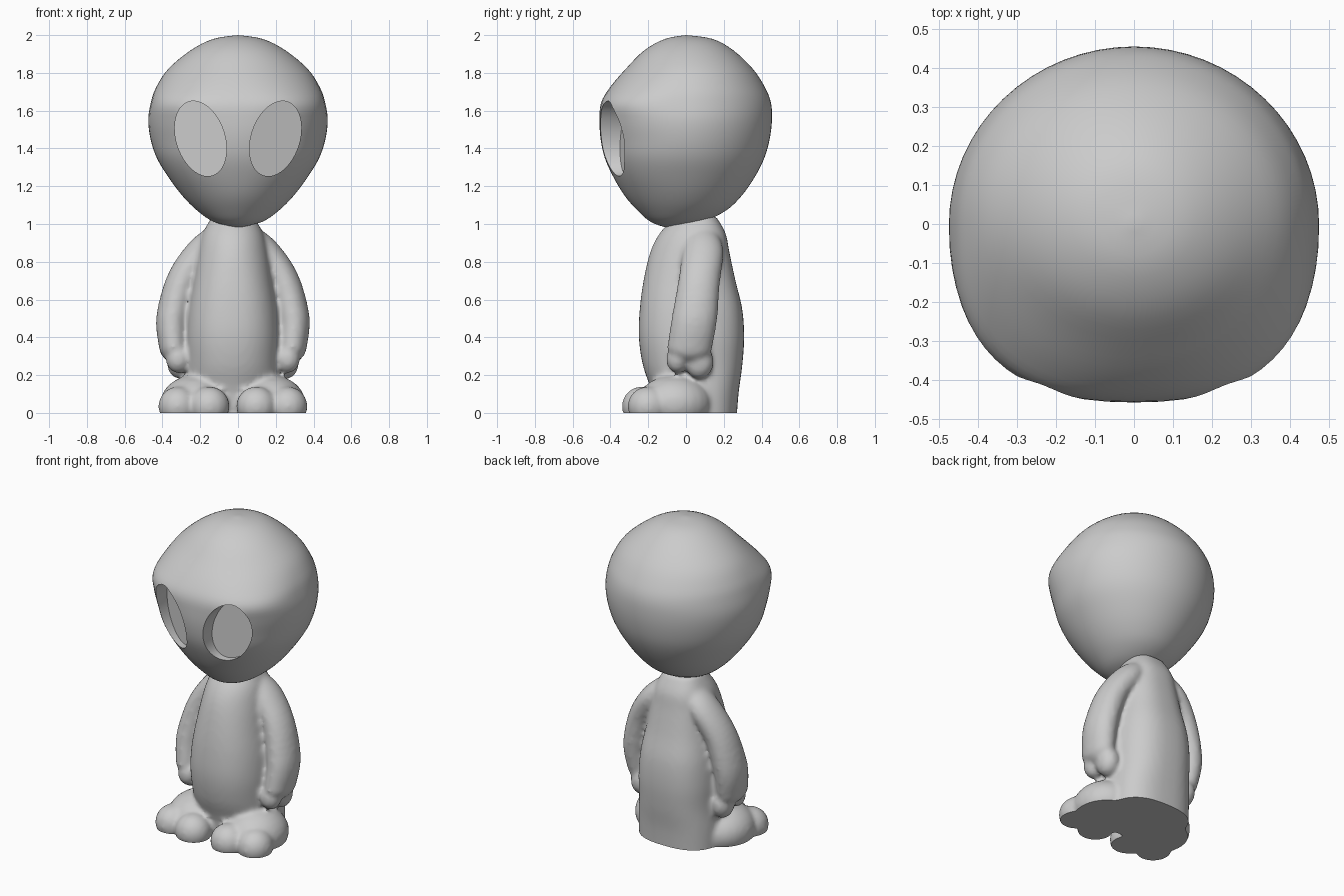
import bpy, bmesh, math
from mathutils import Matrix, Vector

cube = bpy.data.objects.get("Cube")
if cube:
    bpy.data.objects.remove(cube)

grey = bpy.data.materials.new("plain grey")
grey.use_nodes = True
colour = (0.6, 0.6, 0.6, 1)
grey.diffuse_color = colour
grey.node_tree.nodes["Principled BSDF"].inputs["Base Color"].default_value = colour

BODY_X = -0.027


def make(name, bm):
    bmesh.ops.recalc_face_normals(bm, faces=bm.faces)
    mesh = bpy.data.meshes.new(name)
    bm.to_mesh(mesh)
    bm.free()
    mesh.materials.append(grey)
    obj = bpy.data.objects.new(name, mesh)
    bpy.context.collection.objects.link(obj)
    return obj


def bake(obj):
    """Replace the mesh by its modified result."""
    graph = bpy.context.evaluated_depsgraph_get()
    mesh = bpy.data.meshes.new_from_object(obj.evaluated_get(graph))
    obj.modifiers.clear()
    obj.data = mesh


def smooth(obj, degrees):
    bpy.ops.object.select_all(action="DESELECT")
    obj.select_set(True)
    bpy.context.view_layer.objects.active = obj
    bpy.ops.object.shade_smooth_by_angle(angle=math.radians(degrees))


def spline(rows, steps):
    """Catmull-Rom samples through rows of numbers."""
    pts = [rows[0], *rows, rows[-1]]
    out = []
    for i in range(len(rows) - 1):
        a, b, c, d = (Vector(p) for p in pts[i:i + 4])
        for k in range(steps):
            t = k / steps
            out.append((b * 2 + (c - a) * t + (a * 2 - b * 5 + c * 4 - d) * t ** 2
                        + (b * 3 - a - c * 3 + d) * t ** 3) / 2)
    return out + [Vector(rows[-1])]


def power(v, n):
    return math.copysign(abs(v) ** (2 / n), v)


def loft(bm, rows, seg, back_n, cx=0):
    """Rows are height, half width, front y, back y, front squareness."""
    rings = []
    for z, w, front, back, front_n in spline(rows, 4):
        ring = []
        for i in range(seg):
            a = math.tau * i / seg
            n = front_n if math.sin(a) < 0 else back_n
            x = max(w, 0) * power(math.cos(a), n)
            y = (front + back) / 2 + (back - front) / 2 * power(math.sin(a), n)
            ring.append(bm.verts.new((cx + x, y, z)))
        rings.append(ring)
    for low, high in zip(rings, rings[1:]):
        for i in range(seg):
            j = (i + 1) % seg
            bm.faces.new((low[i], low[j], high[j], high[i]))
    bm.faces.new(rings[0])
    bm.faces.new(rings[-1])


def blob(bm, centre, radii):
    m = Matrix.Translation(centre) @ Matrix.Diagonal((*radii, 1))
    bmesh.ops.create_uvsphere(bm, u_segments=24, v_segments=14, radius=1, matrix=m)


# Head: an egg with a squared brow
bm = bmesh.new()
loft(bm, [
    (2.0, 0, 0, 0, 2),
    (1.98, .13, -.11, .14, 2),
    (1.92, .25, -.22, .25, 2),
    (1.82, .37, -.32, .355, 2),
    (1.72, .435, -.405, .42, 2.3),
    (1.64, .462, -.45, .45, 2.6),
    (1.55, .475, -.458, .455, 2.3),
    (1.45, .463, -.452, .443, 2.1),
    (1.35, .43, -.43, .415, 2.1),
    (1.25, .37, -.385, .365, 2.1),
    (1.15, .295, -.325, .295, 2),
    (1.07, .215, -.255, .21, 2),
    (1.01, .125, -.185, .08, 2),
    (.98, 0, -.1, -.1, 2),
], 64, 2)
bmesh.ops.remove_doubles(bm, verts=bm.verts, dist=0.0005)
head = make("head", bm)

# Eye sockets: tilted ellipses cut to slanted floors
bm = bmesh.new()
for side in (-1, 1):
    outer, floor = [], []
    for i in range(48):
        a = math.tau * i / 48
        p = Matrix.Rotation(math.radians(-18), 2) @ Vector((.128 * math.cos(a), .205 * math.sin(a)))
        x, z = .198 + p.x, 1.452 + p.y
        outer.append(bm.verts.new((side * x, -.6, z)))
        floor.append(bm.verts.new((side * x, -.35 + .4 * (x - .06), z)))
    bm.faces.new(outer)
    bm.faces.new(floor)
    for i in range(48):
        j = (i + 1) % 48
        bm.faces.new((outer[i], outer[j], floor[j], floor[i]))
cutter = make("eye_socket_cutter", bm)
cutter.hide_render = True
cut = head.modifiers.new("eye sockets", "BOOLEAN")
cut.object = cutter
cut.operation = "DIFFERENCE"
cut.solver = "EXACT"
bake(head)
bpy.data.objects.remove(cutter)
smooth(head, 40)

# Torso reaching down to the ground
bm = bmesh.new()
loft(bm, [
    (-.08, .26, -.16, .265, 2),
    (.1, .26, -.18, .278, 2),
    (.25, .25, -.228, .298, 2.2),
    (.4, .25, -.25, .308, 2.3),
    (.55, .237, -.245, .298, 2.3),
    (.7, .21, -.225, .262, 2.2),
    (.85, .185, -.19, .23, 2),
    (.95, .16, -.14, .21, 2),
    (1.04, .11, -.06, .16, 2),
], 48, 2.6, BODY_X)

for side in (-1, 1):
    def part(x, y, z, *radii):
        blob(bm, (BODY_X + side * x, y, z), radii)

    # Arm hanging from the shoulder
    arm = [
        (.07, .08, .93, .07, .09),
        (.17, .09, .85, .08, .11),
        (.268, .07, .7, .085, .112),
        (.32, .045, .5, .087, .122),
        (.315, .02, .35, .076, .12),
    ]
    for x, y, z, rx, ry in spline(arm, 6):
        part(x, y, z, rx, ry, .08)
    # Two-lobed hand
    part(.29, -.045, .285, .065, .06, .075)
    part(.285, .07, .27, .065, .077, .09)
    # Foot with two toes
    part(.2, -.06, .05, .185, .2, .15)
    part(.125, -.235, .035, .108, .105, .105)
    part(.29, -.2, .035, .105, .11, .105)
body = make("body", bm)

# Fuse the parts into one soft surface
fuse = body.modifiers.new("fuse", "REMESH")
fuse.mode = "VOXEL"
fuse.voxel_size = 0.014
soften = body.modifiers.new("soften", "SMOOTH")
soften.factor = 0.5
soften.iterations = 7
bake(body)

# Flat sole
bm = bmesh.new()
bm.from_mesh(body.data)
bmesh.ops.bisect_plane(bm, geom=bm.verts[:] + bm.edges[:] + bm.faces[:],
                       plane_co=(0, 0, 0), plane_no=(0, 0, 1), clear_inner=True)
bmesh.ops.edgeloop_fill(bm, edges=[e for e in bm.edges if e.is_boundary])
bmesh.ops.recalc_face_normals(bm, faces=bm.faces)
bm.to_mesh(body.data)
bm.free()
if not body.data.materials:
    body.data.materials.append(grey)
smooth(body, 50)
